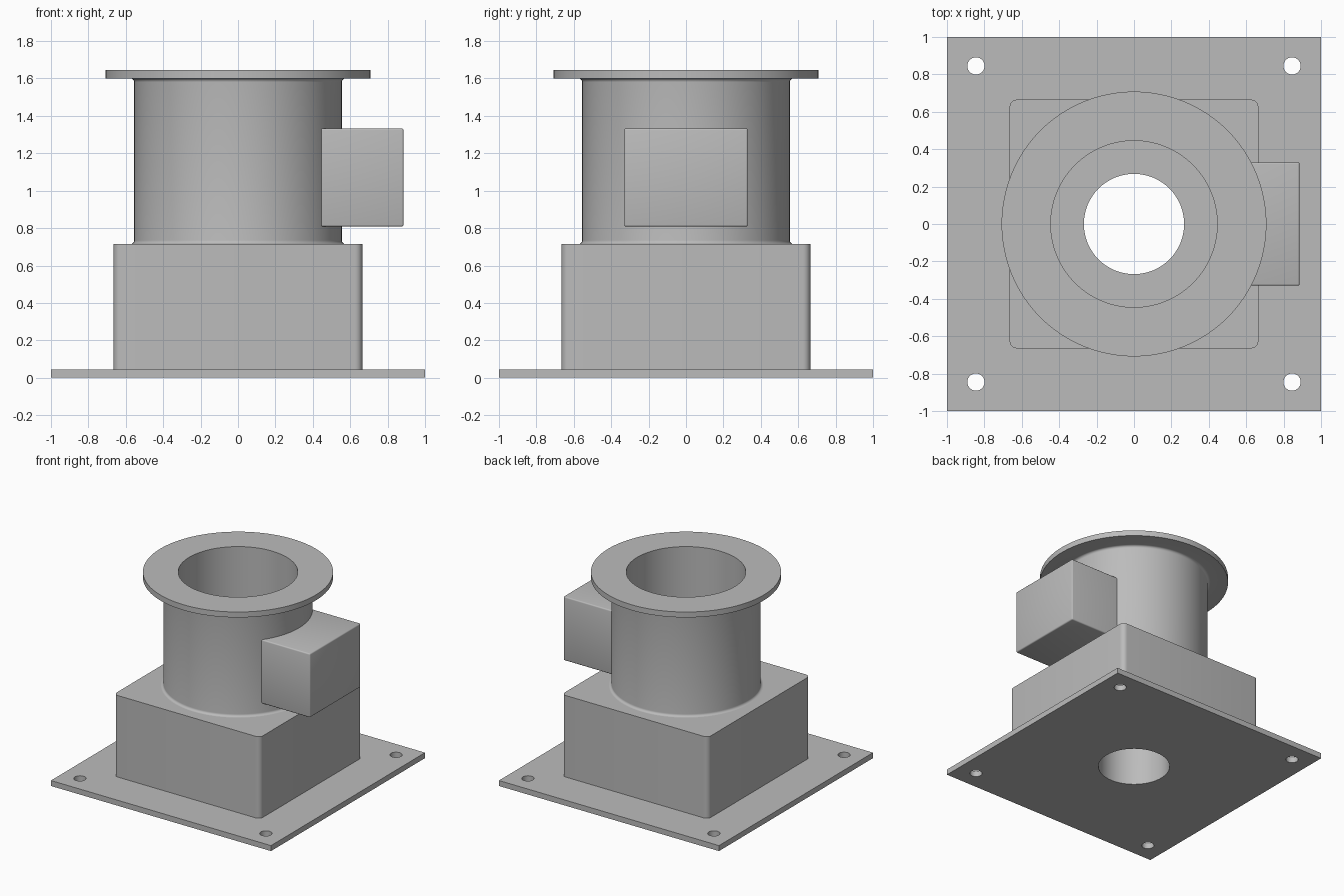
import bpy, bmesh, math
from mathutils import Matrix, Vector

if "Cube" in bpy.data.objects:
    bpy.data.objects.remove(bpy.data.objects["Cube"])

GREY = (0.5, 0.5, 0.5, 1)
metal = bpy.data.materials.new("plain grey metal")
metal.use_nodes = True
metal.diffuse_color = GREY
metal.node_tree.nodes["Principled BSDF"].inputs["Base Color"].default_value = GREY


def finish(name, bm):
    """Turn a bmesh into a named, shaded object."""
    bmesh.ops.recalc_face_normals(bm, faces=bm.faces)
    mesh = bpy.data.meshes.new(name)
    bm.to_mesh(mesh)
    bm.free()
    mesh.materials.append(metal)
    obj = bpy.data.objects.new(name, mesh)
    bpy.context.collection.objects.link(obj)
    return obj


def block(name, low, high, radius=0, segments=6, pick=None):
    """Box between two corners, rounding the edges that pick accepts."""
    low, high = Vector(low), Vector(high)
    bm = bmesh.new()
    bmesh.ops.create_cube(bm, size=1)
    bmesh.ops.scale(bm, vec=high - low, verts=bm.verts)
    bmesh.ops.translate(bm, vec=(low + high) / 2, verts=bm.verts)
    if radius:
        edges = [e for e in bm.edges if pick(e)]
        bmesh.ops.bevel(bm, geom=edges, offset=radius, segments=segments,
                        profile=0.5, affect='EDGES')
    return finish(name, bm)


def drill(obj, holes):
    """Cut vertical round holes given as (x, y, radius)."""
    bm = bmesh.new()
    for x, y, r in holes:
        bmesh.ops.create_cone(bm, cap_ends=True, segments=64, radius1=r, radius2=r,
                              depth=3, matrix=Matrix.Translation((x, y, 0)))
    cutter = finish("hole_cutter", bm)
    cutter.hide_render = True
    mod = obj.modifiers.new("holes", 'BOOLEAN')
    mod.operation, mod.solver, mod.object = 'DIFFERENCE', 'EXACT', cutter
    bpy.context.view_layer.objects.active = obj
    bpy.ops.object.modifier_apply(modifier=mod.name)
    bpy.data.objects.remove(cutter)


def lathe(name, profile, steps=128):
    """Revolve an (r, z) profile around the vertical axis."""
    bm = bmesh.new()
    verts = [bm.verts.new((r, 0, z)) for r, z in profile]
    edges = [bm.edges.new(pair) for pair in zip(verts, verts[1:])]
    bmesh.ops.spin(bm, geom=verts + edges, cent=(0, 0, 0), axis=(0, 0, 1),
                   angle=math.tau, steps=steps, use_merge=True)
    bmesh.ops.remove_doubles(bm, verts=bm.verts, dist=0.0001)
    return finish(name, bm)


PLATE_TOP, HOUSING_TOP, FLANGE_LOW, FLANGE_TOP = 0.045, 0.715, 1.6, 1.645
BORE, PIPE, INNER, FILLET = 0.268, 0.555, 0.445, 0.02

# Base plate with four bolt holes and the central opening
plate = block("base_plate", (-1, -1, 0), (1, 1, PLATE_TOP))
bolts = [(x, y, 0.046) for x in (-0.845, 0.845) for y in (-0.845, 0.845)]
drill(plate, bolts + [(0, 0, BORE)])

# Square housing with rounded upright corners
housing = block("housing", (-0.665, -0.665, PLATE_TOP), (0.665, 0.665, HOUSING_TOP), 0.04,
                pick=lambda e: abs(e.verts[0].co.z - e.verts[1].co.z) > 0.1)
drill(housing, [(0, 0, BORE)])

# Pipe with filleted ends and top flange
arc = [i * math.pi / 10 for i in range(6)]
edge = PIPE + FILLET
foot = [(edge - FILLET * math.sin(a), HOUSING_TOP + FILLET * (1 - math.cos(a))) for a in arc]
neck = [(edge - FILLET * math.cos(a), FLANGE_LOW - FILLET * (1 - math.sin(a))) for a in arc]
rim = [(0.708, FLANGE_LOW), (0.708, FLANGE_TOP), (INNER, FLANGE_TOP), (INNER, HOUSING_TOP)]
pipe = lathe("flanged_pipe", foot + neck + rim)

# Junction box on the left side, its back buried in the pipe wall
junction = block("junction_box", (0.446, -0.33, 0.808), (0.885, 0.33, 1.333), 0.01, 3,
                 pick=lambda e: max(v.co.x for v in e.verts) > 0.8)

# Smooth the round walls while keeping hard edges crisp
bpy.ops.object.select_all(action='DESELECT')
for obj in (plate, housing, pipe, junction):
    obj.select_set(True)
bpy.context.view_layer.objects.active = pipe
bpy.ops.object.shade_smooth_by_angle(angle=math.radians(35))
